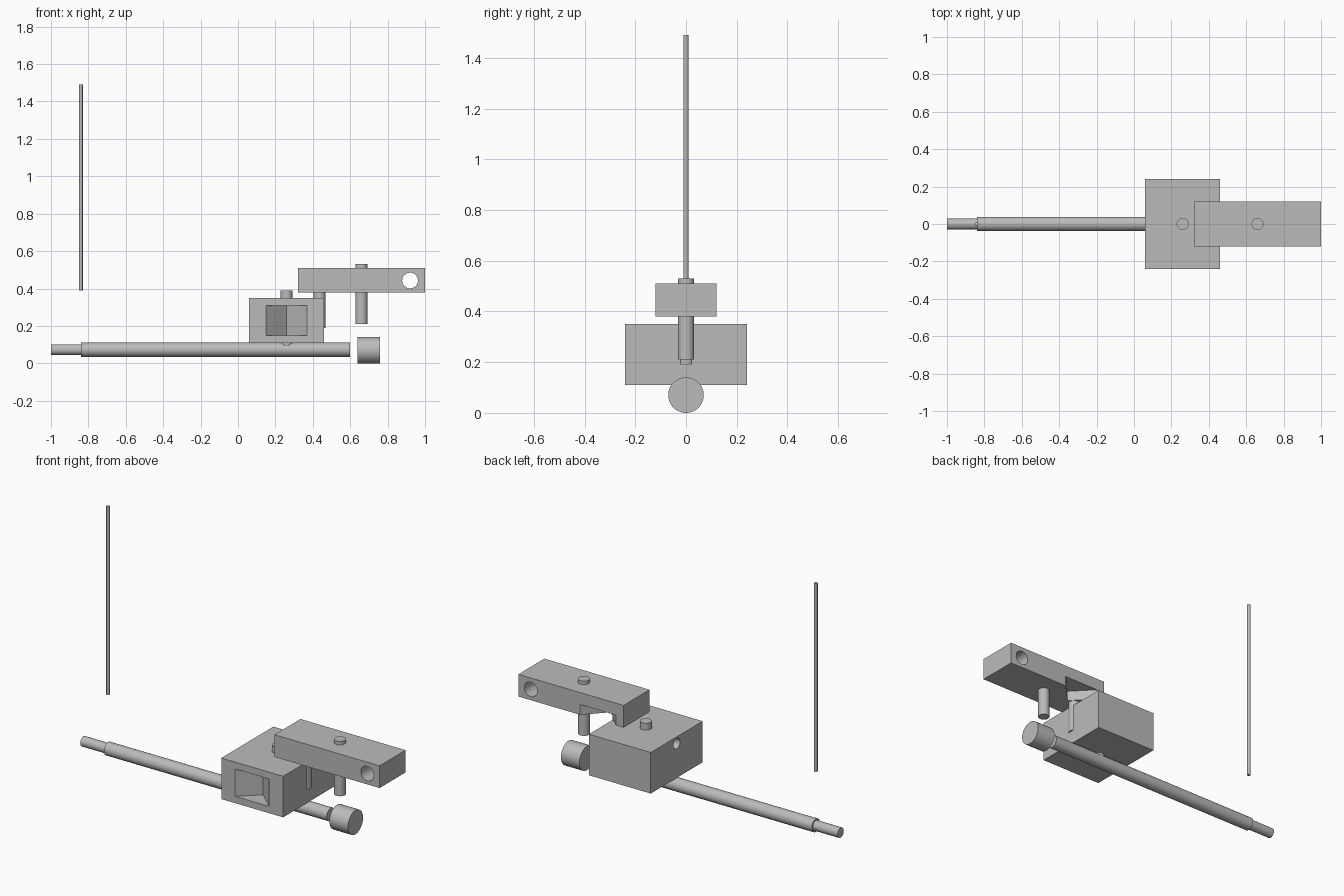
import bpy, bmesh, math
from mathutils import Matrix

if "Cube" in bpy.data.objects:
    bpy.data.objects.remove(bpy.data.objects["Cube"])

steel = bpy.data.materials.new("plain_grey")
steel.use_nodes = True
GREY = (0.5, 0.5, 0.5, 1)
steel.diffuse_color = GREY
for node in steel.node_tree.nodes:
    if node.type == 'BSDF_PRINCIPLED':
        node.inputs["Base Color"].default_value = GREY

AXES = {'X': Matrix.Rotation(math.pi / 2, 4, 'Y'),
        'Y': Matrix.Rotation(math.pi / 2, 4, 'X'),
        'Z': Matrix.Identity(4)}


def finish(name, bm):
    mesh = bpy.data.meshes.new(name)
    bmesh.ops.recalc_face_normals(bm, faces=bm.faces)
    bm.to_mesh(mesh)
    bm.free()
    mesh.materials.append(steel)
    obj = bpy.data.objects.new(name, mesh)
    bpy.context.collection.objects.link(obj)
    return obj


def rod(name, axis, centre, radius, length, sides=32):
    bm = bmesh.new()
    bmesh.ops.create_cone(bm, cap_ends=True, segments=sides, radius1=radius, radius2=radius,
                          depth=length, matrix=Matrix.Translation(centre) @ AXES[axis])
    obj = finish(name, bm)
    bpy.ops.object.select_all(action='DESELECT')
    obj.select_set(True)
    bpy.context.view_layer.objects.active = obj
    bpy.ops.object.shade_smooth_by_angle(angle=math.radians(35))
    return obj


def prism(name, outline, low, high):
    """Extrude an xy outline from low to high."""
    bm = bmesh.new()
    face = bm.faces.new([bm.verts.new((x, y, low)) for x, y in outline])
    out = bmesh.ops.extrude_face_region(bm, geom=[face])
    moved = [v for v in out["geom"] if isinstance(v, bmesh.types.BMVert)]
    bmesh.ops.translate(bm, verts=moved, vec=(0, 0, high - low))
    return finish(name, bm)


def box(name, x0, x1, half_y, z0, z1):
    return prism(name, [(x0, -half_y), (x1, -half_y), (x1, half_y), (x0, half_y)], z0, z1)


def cut(target, cutter):
    mod = target.modifiers.new(cutter.name, 'BOOLEAN')
    mod.operation = 'DIFFERENCE'
    mod.solver = 'EXACT'
    mod.object = cutter
    bpy.context.view_layer.objects.active = target
    bpy.ops.object.modifier_apply(modifier=mod.name)
    bpy.data.objects.remove(cutter)


# Horizontal shaft with a stepped tip and a separate end knob
rod("shaft", 'X', (-0.12, 0, 0.073), 0.038, 1.44)
rod("shaft_tip", 'X', (-0.92, 0, 0.073), 0.029, 0.16)
rod("end_knob", 'X', (0.7, 0, 0.07), 0.07, 0.12, 48)

# Thin upright needle above the tip
rod("needle", 'Z', (-0.84, 0, 0.94), 0.01, 1.1, 20)

# Body block with a V pocket in front and a blind side hole
body = box("body_block", 0.06, 0.46, 0.24, 0.11, 0.35)
cut(body, prism("pocket_cutter", [(0.15, -0.24), (0.14, -0.25), (0.38, -0.25), (0.37, -0.24),
                                  (0.26, -0.14)], 0.15, 0.31))
cut(body, rod("side_hole_cutter", 'X', (0.1, 0, 0.31), 0.03, 0.2))

# Lever with a cross hole and a wedge notch underneath at the back
lever = box("lever", 0.32, 1.0, 0.12, 0.38, 0.51)
cut(lever, rod("lever_hole_cutter", 'Y', (0.92, 0, 0.443), 0.042, 0.5))
cut(lever, prism("notch_cutter", [(0.37, 0.13), (0.37, 0.12), (0.485, 0.0), (0.6, 0.12),
                                  (0.6, 0.13)], 0.3, 0.44))

# Upright pins: name, x, bottom, top
for name, x, low, high in (("body_pin", 0.26, 0.075, 0.39),
                           ("link_pin", 0.437, 0.19, 0.4),
                           ("lever_pin", 0.66, 0.21, 0.53)):
    rod(name, 'Z', (x, 0, (low + high) / 2), 0.032, high - low)
